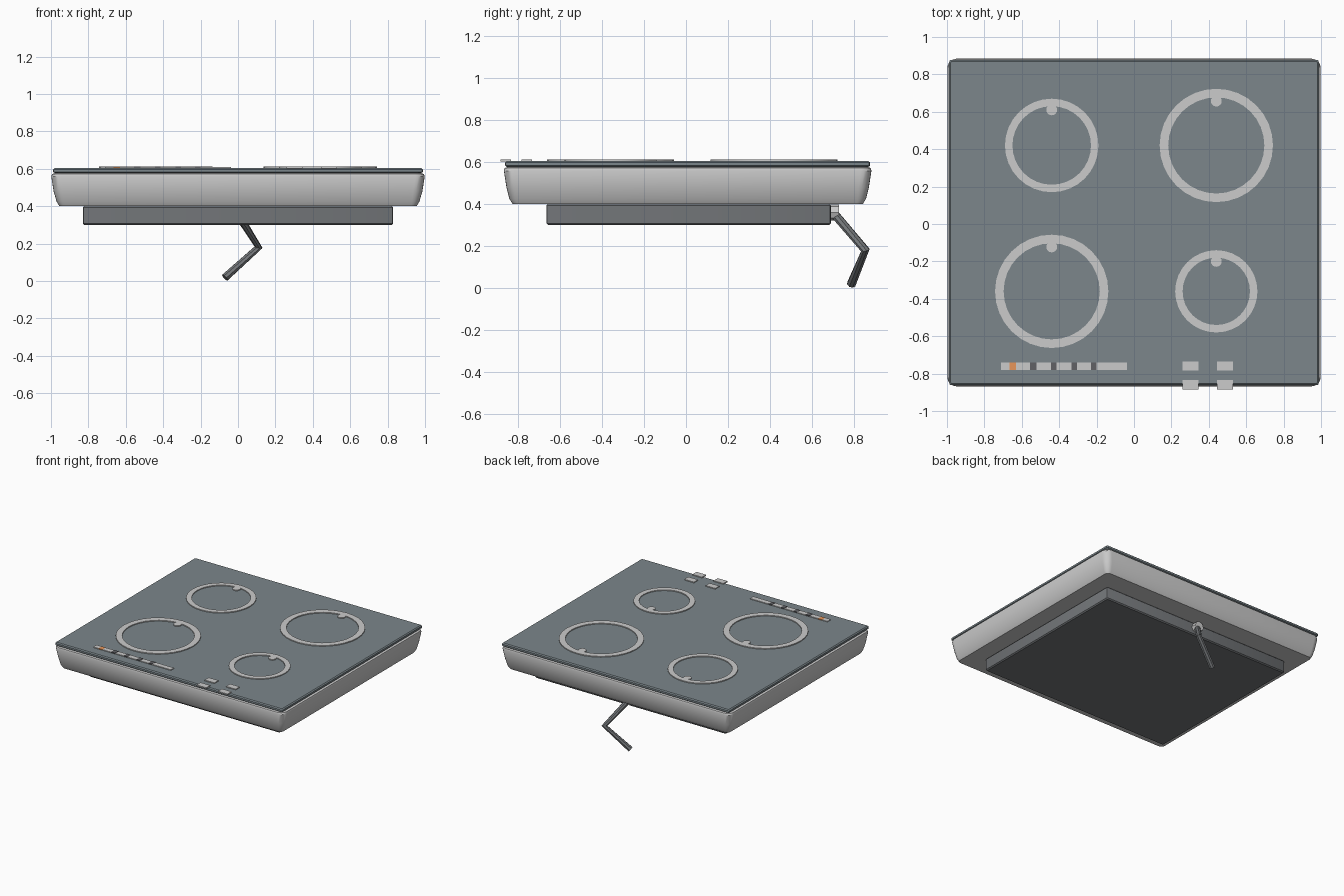
import bpy, bmesh, math
from mathutils import Vector

if "Cube" in bpy.data.objects:
    bpy.data.objects.remove(bpy.data.objects["Cube"])


def material(name, rgb):
    m = bpy.data.materials.new(name)
    m.diffuse_color = (*rgb, 1)
    m.use_nodes = True
    m.node_tree.nodes["Principled BSDF"].inputs["Base Color"].default_value = m.diffuse_color
    return m


GLASS = material("tinted_glass", (0.20, 0.24, 0.26))
DARK = material("dark_casing", (0.17, 0.18, 0.19))
BLACK = material("black_gap", (0.12, 0.12, 0.13))
ORANGE = material("orange_lamp", (0.8, 0.3, 0.1))


def finish(name, bm, mat=None, smooth=False):
    bmesh.ops.recalc_face_normals(bm, faces=bm.faces)
    me = bpy.data.meshes.new(name)
    bm.to_mesh(me)
    bm.free()
    ob = bpy.data.objects.new(name, me)
    bpy.context.collection.objects.link(ob)
    if mat:
        me.materials.append(mat)
    if smooth:
        bpy.ops.object.select_all(action='DESELECT')
        ob.select_set(True)
        bpy.context.view_layer.objects.active = ob
        bpy.ops.object.shade_smooth_by_angle(angle=math.radians(30))
    return ob


def rounded_slab(name, cy, sections, mat=None, steps=5):
    """Loft rounded rectangles given as (z, half x, half y, corner radius)."""
    bm = bmesh.new()
    loops = []
    for z, hx, hy, r in sections:
        loop = []
        for k, (sx, sy) in enumerate(((1, 1), (-1, 1), (-1, -1), (1, -1))):
            for i in range(steps + 1):
                a = math.pi / 2 * (k + i / steps)
                loop.append(bm.verts.new((sx * (hx - r) + r * math.cos(a),
                                          cy + sy * (hy - r) + r * math.sin(a), z)))
        loops.append(loop)
    n = len(loops[0])
    for a, b in zip(loops, loops[1:]):
        for i in range(n):
            j = (i + 1) % n
            bm.faces.new((a[i], a[j], b[j], b[i]))
    bm.faces.new(loops[0])
    bm.faces.new(loops[-1])
    return finish(name, bm, mat, True)


def box(name, x0, x1, y0, y1, z0, z1, mat=None):
    bm = bmesh.new()
    bmesh.ops.create_cube(bm, size=1)
    for v in bm.verts:
        v.co = ((x0 + x1) / 2 + v.co.x * (x1 - x0),
                (y0 + y1) / 2 + v.co.y * (y1 - y0),
                (z0 + z1) / 2 + v.co.z * (z1 - z0))
    return finish(name, bm, mat)


def ring(name, cx, cy, r_in, r_out, z0, z1, n=32):
    """Flat ring with a rectangular section."""
    bm = bmesh.new()
    prof = ((r_in, z0), (r_out, z0), (r_out, z1), (r_in, z1))
    v = [[bm.verts.new((cx + r * math.cos(2 * math.pi * i / n),
                        cy + r * math.sin(2 * math.pi * i / n), z))
          for r, z in prof] for i in range(n)]
    for i in range(n):
        for k in range(4):
            a, b, m = v[i], v[(i + 1) % n], (k + 1) % 4
            bm.faces.new((a[k], a[m], b[m], b[k]))
    return finish(name, bm, None, True)


def cylinder(name, centre, r, depth, n, along_y=False, mat=None):
    bm = bmesh.new()
    bmesh.ops.create_cone(bm, cap_ends=True, segments=n, radius1=r, radius2=r, depth=depth)
    for v in bm.verts:
        x, y, z = v.co
        v.co = Vector((x, z, y) if along_y else (x, y, z)) + Vector(centre)
    return finish(name, bm, mat, True)


# Pressed metal tray, glass plate and casing below
rounded_slab("metal_tray", 0.008, [
    (0.40, 0.955, 0.835, 0.03), (0.425, 0.970, 0.850, 0.04),
    (0.48, 0.986, 0.864, 0.05), (0.558, 0.998, 0.876, 0.05),
    (0.571, 0.994, 0.872, 0.05), (0.578, 0.975, 0.855, 0.04)])
rounded_slab("glass_plate", 0.008, [
    (0.577, 0.980, 0.862, 0.008), (0.583, 0.988, 0.870, 0.012),
    (0.597, 0.988, 0.870, 0.012), (0.604, 0.980, 0.862, 0.008)], GLASS, 3)
rounded_slab("lower_casing", 0.012, [
    (0.300, 0.822, 0.670, 0.006), (0.308, 0.830, 0.678, 0.010),
    (0.392, 0.830, 0.678, 0.010), (0.400, 0.822, 0.670, 0.006)], DARK, 2)

# Cooking zones: outline ring and marker dot
zones = {"back_left": (-0.44, 0.42, 0.21, 0.25), "back_right": (0.44, 0.42, 0.257, 0.303),
         "front_left": (-0.44, -0.36, 0.257, 0.303), "front_right": (0.44, -0.36, 0.18, 0.22)}
for name, (cx, cy, r_in, r_out) in zones.items():
    ring(name + "_zone_ring", cx, cy, r_in, r_out, 0.60, 0.611)
    cylinder(name + "_zone_dot", (cx, cy + r_in - 0.02, 0.6055), 0.029, 0.011, 16)

# Slider strip: light segments, dark gaps and one lit lamp
edges = [-0.71, -0.665, -0.63, -0.555, -0.52, -0.445, -0.415, -0.335, -0.305, -0.23, -0.20, -0.037]
for i, (x0, x1) in enumerate(zip(edges, edges[1:])):
    if i == 1:
        box("slider_lamp", x0, x1, -0.78, -0.74, 0.60, 0.61, ORANGE)
    elif i > 2 and i % 2:
        box(f"slider_gap_{i}", x0, x1, -0.78, -0.74, 0.60, 0.612, BLACK)
    else:
        box(f"slider_segment_{i}", x0, x1, -0.78, -0.74, 0.60, 0.61)

# Touch buttons
for i, x in enumerate((0.302, 0.487)):
    for row, y in (("back", -0.759), ("front", -0.86)):
        box(f"touch_button_{row}_{i}", x - 0.042, x + 0.042, y - 0.025, y + 0.025, 0.602, 0.611)

# Cable gland and bent power cable
cylinder("cable_gland", (0, 0.705, 0.36), 0.038, 0.05, 8, True)
cu = bpy.data.curves.new("power_cable", 'CURVE')
cu.dimensions = '3D'
cu.bevel_depth = 0.022
cu.bevel_resolution = 2
cu.use_fill_caps = True
sp = cu.splines.new('POLY')
path = [(0, 0.705, 0.355), (0.11, 0.855, 0.18), (-0.07, 0.788, 0.018)]
sp.points.add(len(path) - 1)
for p, co in zip(sp.points, path):
    p.co = (*co, 1)
cable = bpy.data.objects.new("power_cable", cu)
bpy.context.collection.objects.link(cable)
cu.materials.append(DARK)
bpy.ops.object.select_all(action='DESELECT')
cable.select_set(True)
bpy.context.view_layer.objects.active = cable
bpy.ops.object.convert(target='MESH')
bpy.ops.object.shade_smooth_by_angle(angle=math.radians(30))
